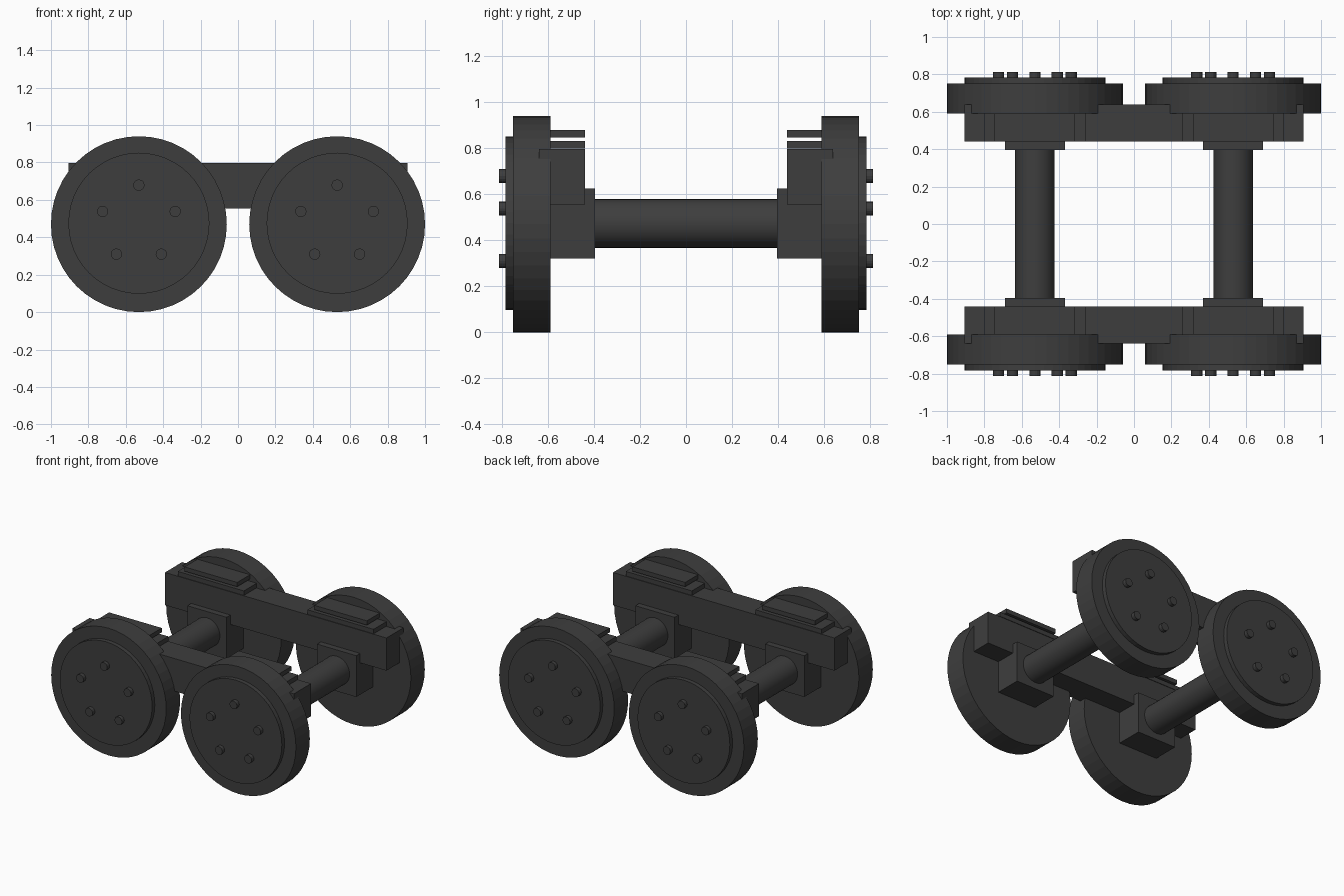
import bpy, math

if "Cube" in bpy.data.objects:
    bpy.data.objects.remove(bpy.data.objects["Cube"])

dark = bpy.data.materials.new("dark_iron")
dark.diffuse_color = (0.048, 0.048, 0.048, 1)
dark.use_nodes = True
dark.node_tree.nodes["Principled BSDF"].inputs["Base Color"].default_value = dark.diffuse_color

WHEEL_X, WHEEL_Z = 0.53, 0.47


def finish(name):
    ob = bpy.context.object
    ob.name = name
    ob.data.materials.append(dark)
    return ob


def box(name, x0, x1, y0, y1, z0, z1):
    bpy.ops.mesh.primitive_cube_add(
        size=1, location=((x0 + x1) / 2, (y0 + y1) / 2, (z0 + z1) / 2))
    ob = finish(name)
    ob.scale = (x1 - x0, abs(y1 - y0), z1 - z0)
    bpy.ops.object.transform_apply(location=False, rotation=False, scale=True)
    return ob


def rod(name, x, z, y0, y1, radius, sides):
    bpy.ops.mesh.primitive_cylinder_add(
        vertices=sides, radius=radius, depth=abs(y1 - y0),
        location=(x, (y0 + y1) / 2, z), rotation=(math.pi / 2, 0, 0))
    return finish(name)


for cx in (-WHEEL_X, WHEEL_X):
    # axle joining the two bearing boxes
    rod("axle", cx, 0.473, -0.45, 0.45, 0.106, 32)
    bpy.ops.object.shade_smooth_by_angle()
    for s in (-1, 1):
        # wheel with raised face and a ring of five bolts
        rod("wheel", cx, WHEEL_Z, s * 0.59, s * 0.752, 0.47, 48)
        rod("wheel_face", cx, 0.475, s * 0.70, s * 0.784, 0.377, 48)
        for i in range(5):
            a = math.pi / 2 + i * math.tau / 5
            rod("bolt", cx + 0.204 * math.cos(a), 0.475 + 0.204 * math.sin(a),
                s * 0.76, s * 0.812, 0.03, 16)
        # bearing box
        box("bearing_box", cx - 0.16, cx + 0.16, s * 0.395, s * 0.60, 0.32, 0.625)
        # stacked spring plates above the beam
        box("lower_plate", cx - 0.27, cx + 0.27, s * 0.44, s * 0.64, 0.799, 0.832)
        box("upper_plate", cx - 0.215, cx + 0.215, s * 0.44, s * 0.64, 0.848, 0.88)

# side beams
for s in (-1, 1):
    box("side_beam", -0.905, 0.905, s * 0.44, s * 0.64, 0.555, 0.796)
